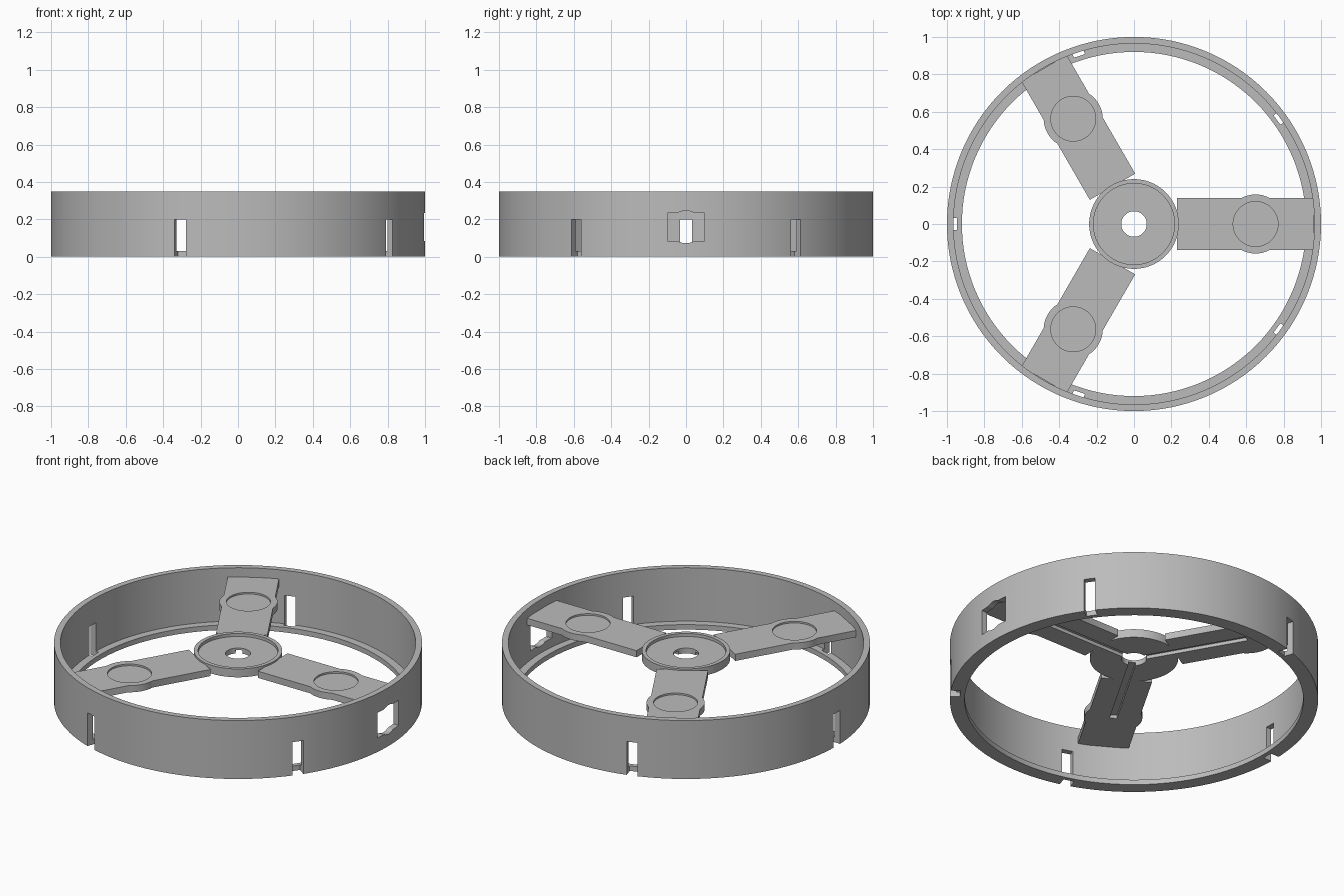
import bpy, bmesh, math
from mathutils import Matrix, Vector

cube = bpy.data.objects.get("Cube")
if cube:
    bpy.data.objects.remove(cube)

grey = bpy.data.materials.new("plain grey")
grey.use_nodes = True
grey.diffuse_color = (0.5, 0.5, 0.5, 1)
grey.node_tree.nodes["Principled BSDF"].inputs["Base Color"].default_value = (0.5, 0.5, 0.5, 1)


def make(name, bm):
    bmesh.ops.recalc_face_normals(bm, faces=bm.faces)
    mesh = bpy.data.meshes.new(name)
    bm.to_mesh(mesh)
    bm.free()
    mesh.materials.append(grey)
    obj = bpy.data.objects.new(name, mesh)
    bpy.context.scene.collection.objects.link(obj)
    return obj


def lathe(name, profile, segments):
    """Spin a closed (radius, z) profile about the z axis."""
    bm = bmesh.new()
    rings = []
    for i in range(segments):
        turn = Matrix.Rotation(math.tau * i / segments, 3, 'Z')
        rings.append([bm.verts.new(turn @ Vector((r, 0, z))) for r, z in profile])
    n = len(profile)
    for i in range(segments):
        a, b = rings[i], rings[(i + 1) % segments]
        for j in range(n):
            k = (j + 1) % n
            bm.faces.new((a[j], b[j], b[k], a[k]))
    return make(name, bm)


def box(name, x, y, z, angle=0):
    bm = bmesh.new()
    size = [hi - lo for lo, hi in (x, y, z)]
    mid = [(hi + lo) / 2 for lo, hi in (x, y, z)]
    matrix = Matrix.Rotation(angle, 4, 'Z') @ Matrix.Translation(mid) @ Matrix.Diagonal(size + [1])
    bmesh.ops.create_cube(bm, size=1, matrix=matrix)
    return make(name, bm)


def cylinder(name, radius, depth, matrix):
    bm = bmesh.new()
    bmesh.ops.create_cone(bm, cap_ends=True, segments=48, radius1=radius,
                          radius2=radius, depth=depth, matrix=matrix)
    return make(name, bm)


def activate(obj):
    bpy.ops.object.select_all(action='DESELECT')
    obj.select_set(True)
    bpy.context.view_layer.objects.active = obj


def cut(obj, cutters):
    activate(obj)
    for cutter in cutters:
        mod = obj.modifiers.new("cut", 'BOOLEAN')
        mod.operation = 'DIFFERENCE'
        mod.solver = 'EXACT'
        mod.object = cutter
        bpy.ops.object.modifier_apply(modifier=mod.name)
        bpy.data.objects.remove(cutter)


def smooth(obj):
    activate(obj)
    bpy.ops.object.shade_smooth_by_angle(angle=math.radians(30))


def groove(angle):
    return box("groove_cutter", (0, 0.65), (-0.02, 0.02), (0.2, 0.275), angle)


# Outer ring with a thin inner ledge at its foot
ring = lathe("outer_ring", [(1, 0), (1, 0.35), (0.965, 0.35), (0.965, 0.03),
                            (0.92, 0.03), (0.92, 0)], 128)
cutters = [box("slot_cutter", (0.945, 1.1), (-0.031, 0.031), (-0.1, 0.2),
               math.radians(36 + 72 * k)) for k in range(5)]
# Side window: a square opening with a round bore
cutters.append(box("window_cutter", (0.8, 1.1), (-0.1, 0.1), (0.083, 0.235)))
cutters.append(cylinder("bore_cutter", 0.087, 0.3,
                        Matrix.Translation((0.95, 0, 0.159)) @ Matrix.Rotation(math.pi / 2, 4, 'Y')))
cut(ring, cutters)
smooth(ring)

# Dished hub with a centre hole and three grooves underneath
hub = lathe("hub", [(0.068, 0.255), (0.24, 0.255), (0.24, 0.305), (0.217, 0.305),
                    (0.217, 0.287), (0.068, 0.287)], 64)
cut(hub, [groove(math.tau * k / 3) for k in range(3)])
smooth(hub)

# Spoke: flat bar with a rounded swelling, a shallow round recess and a groove
half, swell, centre = 0.14, 0.158, 0.65
spread = math.acos(half / swell)
side = [(0.23, half)]
for i in range(9):
    a = spread * (i / 4 - 1)
    side.append((centre + swell * math.sin(a), swell * math.cos(a)))
side.append((0.962, half))
outline = side + [(x, -y) for x, y in reversed(side)]
bm = bmesh.new()
face = bm.faces.new([bm.verts.new((x, y, 0.255)) for x, y in outline])
top = bmesh.ops.extrude_face_region(bm, geom=[face])["geom"]
bmesh.ops.translate(bm, vec=(0, 0, 0.04), verts=[v for v in top if isinstance(v, bmesh.types.BMVert)])
spoke = make("spoke_1", bm)
cut(spoke, [cylinder("recess_cutter", 0.12, 0.1, Matrix.Translation((centre, 0, 0.335))),
            groove(0)])
smooth(spoke)
for k in (1, 2):
    other = spoke.copy()
    other.name = f"spoke_{k + 1}"
    other.rotation_euler.z = math.tau * k / 3
    bpy.context.scene.collection.objects.link(other)
